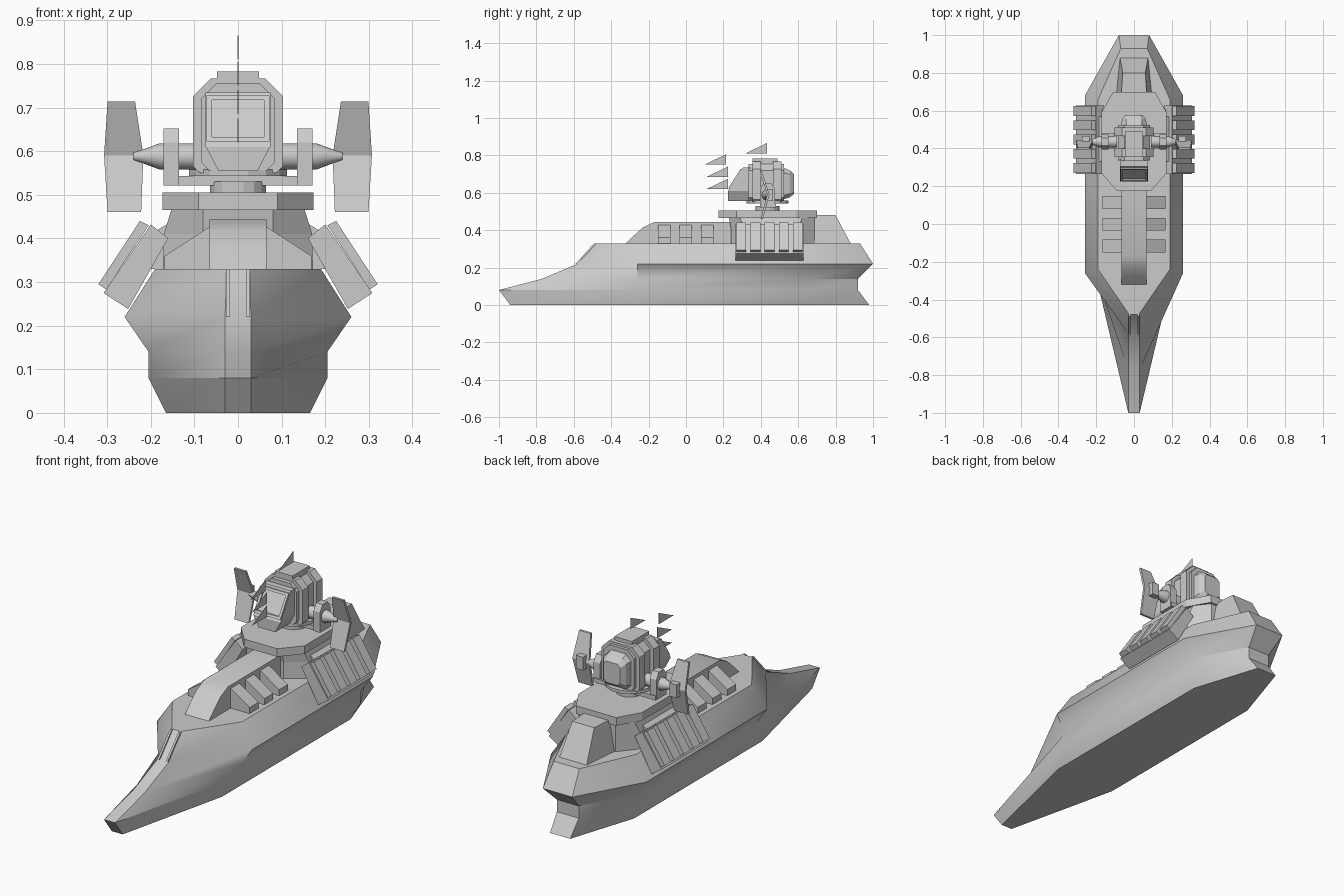
import bpy, bmesh, math
from mathutils import Vector

if "Cube" in bpy.data.objects:
    bpy.data.objects.remove(bpy.data.objects["Cube"])


def loft(name, rings, mirror=False):
    """Closed solid skinned through rings of equal point count."""
    bm = bmesh.new()
    vs = [[bm.verts.new(p) for p in r] for r in rings]
    n = len(vs[0])
    for a, b in zip(vs, vs[1:]):
        for i in range(n):
            j = (i + 1) % n
            bm.faces.new((a[i], a[j], b[j], b[i]))
    bm.faces.new(vs[0][::-1])
    bm.faces.new(vs[-1])
    bmesh.ops.recalc_face_normals(bm, faces=bm.faces)
    me = bpy.data.meshes.new(name)
    bm.to_mesh(me)
    bm.free()
    ob = bpy.data.objects.new(name, me)
    bpy.context.collection.objects.link(ob)
    if mirror:
        ob.modifiers.new("mirror", 'MIRROR').use_mirror_merge = False
    return ob


def smooth(ob, deg):
    bpy.ops.object.select_all(action='DESELECT')
    ob.select_set(True)
    bpy.context.view_layer.objects.active = ob
    bpy.ops.object.shade_smooth_by_angle(angle=math.radians(deg))


def layer(z, half):
    """Horizontal ring from its right half, bow to stern."""
    return [(x, y, z) for x, y in half] + [(-x, y, z) for x, y in half[::-1]]


def side_prism(name, yz, x0, x1, mirror=False):
    return loft(name, [[(x, y, z) for y, z in yz] for x in (x0, x1)], mirror)


def front_prism(name, xz, y0, y1, mirror=False):
    return loft(name, [[(x, y, z) for x, z in xz] for y in (y0, y1)], mirror)


def box(name, x, y, z, mirror=False):
    return side_prism(name, [(y[0], z[0]), (y[1], z[0]), (y[1], z[1]), (y[0], z[1])], *x, mirror)


def section(y, w, z0, z1, cb, ct):
    """Chamfered upright rectangle at y: bottom and top chamfers."""
    half = [(w - cb, z0), (w, z0 + cb), (w, z1 - ct), (w - ct, z1)]
    return [(x, y, z) for x, z in half] + [(-x, y, z) for x, z in half[::-1]]


# Hull
hull = loft("hull", [
    layer(0, [(.03, -.94), (.165, -.36), (.165, .64), (.055, .98)]),
    layer(.08, [(.03, -1), (.205, -.26), (.205, .66), (.06, .92)]),
    layer(.14, [(.03, -.77), (.205, -.26), (.205, .66), (.06, .92)]),
    layer(.22, [(.03, -.58), (.26, -.26), (.26, .68), (.08, 1)]),
    layer(.33, [(.025, -.48), (.19, -.24), (.19, .66), (.07, .93)])])
smooth(hull, 35)

# Bow ribs running up the stem
side_prism("bow_rib", [(-.59, .22), (-.49, .33), (-.46, .33), (-.56, .22)], .018, .028, True)

# Forward cabin with rounded nose and its ramps
cabin = side_prism("forward_cabin", [(-.33, .32), (-.28, .37), (-.23, .415), (-.17, .443),
                                     (.3, .443), (.3, .32)], -.065, .065)
smooth(cabin, 35)
for y in (-.15, -.035, .08):
    front_prism("cabin_ramp", [(.06, .33), (.168, .33), (.168, .36), (.06, .43)], y, y + .068, True)

# Turret base and octagonal deck
loft("turret_base", [
    layer(.32, [(.08, .24), (.172, .31), (.172, .6), (.1, .69)]),
    layer(.41, [(.08, .24), (.17, .31), (.17, .6), (.1, .69)]),
    layer(.465, [(.08, .23), (.153, .29), (.153, .62), (.1, .69)])])
deck = [(.09, .175), (.173, .27), (.173, .59), (.11, .70)]
loft("turret_deck", [layer(.465, deck), layer(.505, deck)])

# Aft house
loft("aft_house", [layer(.32, [(.10, .64), (.075, .885)]),
                   layer(.48, [(.07, .64), (.06, .80)])])

# Tilted side launchers: body plus five lids
front_prism("launcher_body", [(.2, .432), (.308, .275), (.252, .238), (.16, .4)], .265, .628, True)
for i in range(5):
    y = .27 + i * .0755
    front_prism("launcher_lid", [(.225, .44), (.32, .295), (.302, .283), (.205, .43)], y, y + .052, True)
front_prism("launcher_mount", [(.15, .33), (.2, .33), (.2, .41), (.15, .44)], .33, .57, True)

# Turret pedestal, yoke and pivots
C = .435
oct8 = lambda r, z: [(r * math.cos(a), C + r * math.sin(a), z)
                     for a in [math.pi * (k / 8 + .0625) for k in range(16)]]
loft("pedestal", [oct8(.065, .5), oct8(.065, .53)])
box("yoke_plate", (-.17, .17), (.40, .48), (.521, .543))
loft("turret_ring", [oct8(.115, .543), oct8(.115, .558)])
side_prism("yoke_arm", [(C - .04, .521), (C + .04, .521), (C + .04, .62), (C + .02, .652),
                        (C - .02, .652), (C - .04, .62)], .135, .171, True)
pivot = loft("pivot_hub", [[(x, C + r * math.cos(k * math.pi / 8), .588 + r * math.sin(k * math.pi / 8))
                            for k in range(16)]
                           for x, r in ((.09, .03), (.18, .03), (.212, .018), (.24, .009))], True)
smooth(pivot, 30)

# Bent side vanes: thin plates folded at the pivot height
vane = [(.46, .405, .222, .299), (.59, .44, .217, .307), (.714, .40, .236, .299)]
loft("side_vane", [[(a, y - .006, z), (b, y - .006, z), (b, y + .006, z), (a, y + .006, z)]
                   for z, y, a, b in vane], True)
box("vane_bracket", (.235, .275), (C, C + .03), (.555, .62), True)

# Turret head: core, raised bands, rear pack, roof hatch
loft("head_core", [section(.335, .085, .555, .755, .02, .035),
                   section(.525, .085, .555, .755, .02, .035)])
for y in (.355, .465):
    loft("head_band", [section(y, .103, .55, .766, .015, .04),
                       section(y + .045, .103, .55, .766, .015, .04)])
loft("rear_pack", [section(.52, .07, .565, .735, .02, .03),
                   section(.555, .062, .575, .72, .02, .02),
                   section(.578, .045, .595, .70, .015, .015)])
box("roof_hatch", (-.048, .048), (.355, .49), (.755, .783))

# Sloping face with framed screen
bot = [(.05, .34), (.05, .235)]
loft("face_block", [layer(.555, [(.045, .225), (.045, .345)]),
                    layer(.61, [(.074, .225), (.074, .345)]),
                    layer(.735, [(.074, .305), (.074, .345)])])
p = lambda z, d: .225 + (z - .61) * .64 - d
side_prism("screen_side", [(p(.63, .008), .63), (p(.725, .008), .725), (p(.725, -.01), .725),
                           (p(.63, -.01), .63)], .06, .072, True)
for z in (.622, .717):
    side_prism("screen_edge", [(p(z, .008), z), (p(z + .01, .008), z + .01),
                               (p(z + .01, -.01), z + .01), (p(z, -.01), z)], -.072, .072)

# Pennants floating around the turret
for y, z in ((.098, .75), (.11, .685), (.11, .62), (.317, .81)):
    side_prism("pennant", [(y, z), (y + .115, z), (y + .115, z + .055)], -.001, .001)
